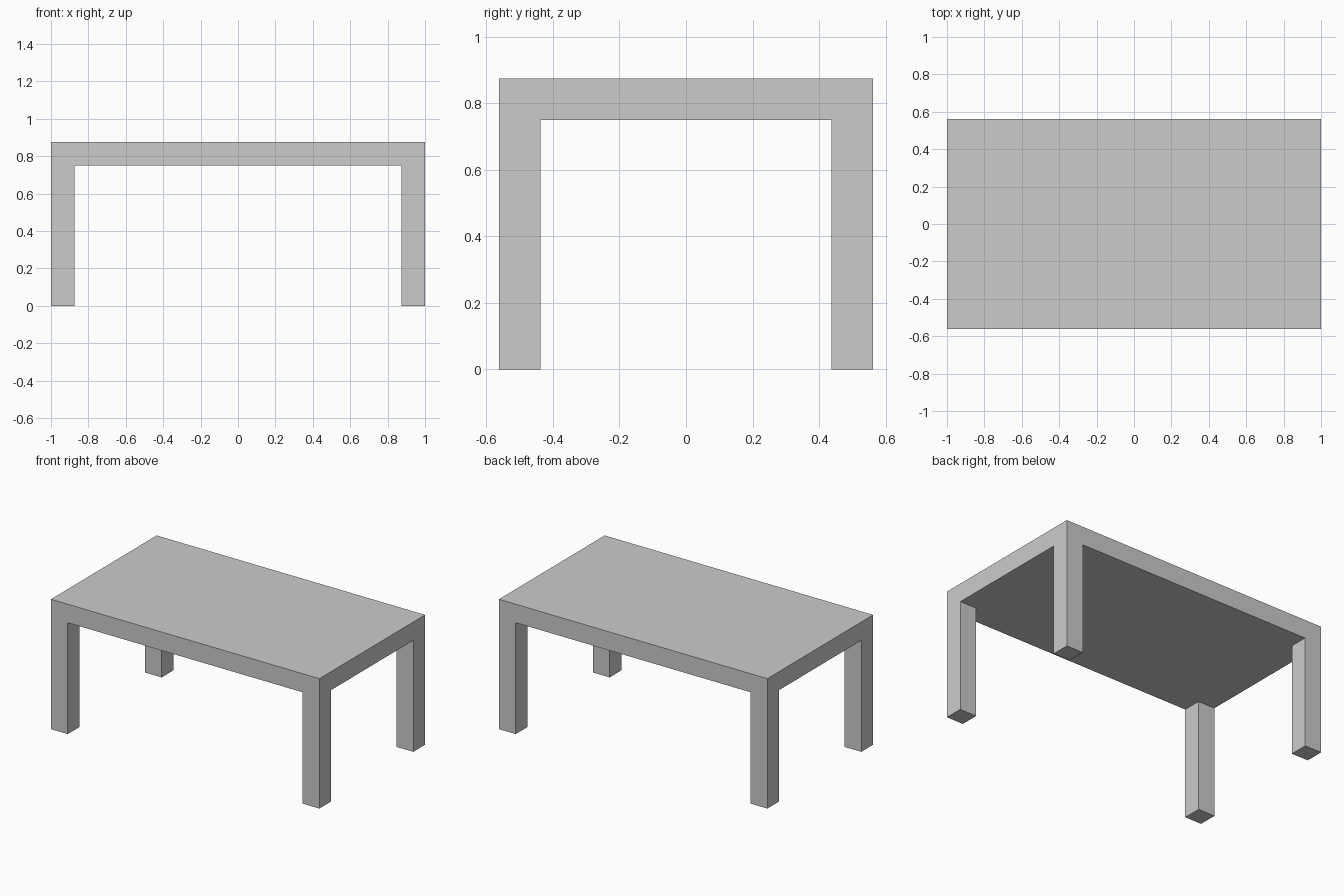
import bpy
import bmesh
from mathutils import Matrix, Vector

if "Cube" in bpy.data.objects:
    bpy.data.objects.remove(bpy.data.objects["Cube"])

HALF_X, HALF_Y = 1.0, 0.5625
TOP_Z, UNDER_Z = 0.875, 0.75
LEG = 0.125

bm = bmesh.new()

# Tabletop slab
size = Vector((2 * HALF_X, 2 * HALF_Y, TOP_Z - UNDER_Z))
centre = Vector((0, 0, (TOP_Z + UNDER_Z) / 2))
bmesh.ops.create_cube(bm, size=1, matrix=Matrix.Translation(centre) @ Matrix.Diagonal(size).to_4x4())

# Loop cuts that mark out the legs
for axis, half in ((Vector((1, 0, 0)), HALF_X), (Vector((0, 1, 0)), HALF_Y)):
    for side in (-1, 1):
        bmesh.ops.bisect_plane(bm, geom=bm.verts[:] + bm.edges[:] + bm.faces[:],
                               plane_co=axis * side * (half - LEG), plane_no=axis)

# Legs pulled down from the four corner faces of the underside
bm.normal_update()
corners = []
for f in bm.faces:
    c = f.calc_center_median()
    if f.normal.z < -0.5 and abs(c.x) > HALF_X - LEG and abs(c.y) > HALF_Y - LEG:
        corners.append(f)
feet = bmesh.ops.extrude_discrete_faces(bm, faces=corners)["faces"]
for f in feet:
    bmesh.ops.translate(bm, verts=f.verts[:], vec=(0, 0, -UNDER_Z))

bmesh.ops.recalc_face_normals(bm, faces=bm.faces[:])
mesh = bpy.data.meshes.new("table")
bm.to_mesh(mesh)
bm.free()
bpy.context.collection.objects.link(bpy.data.objects.new("table", mesh))
